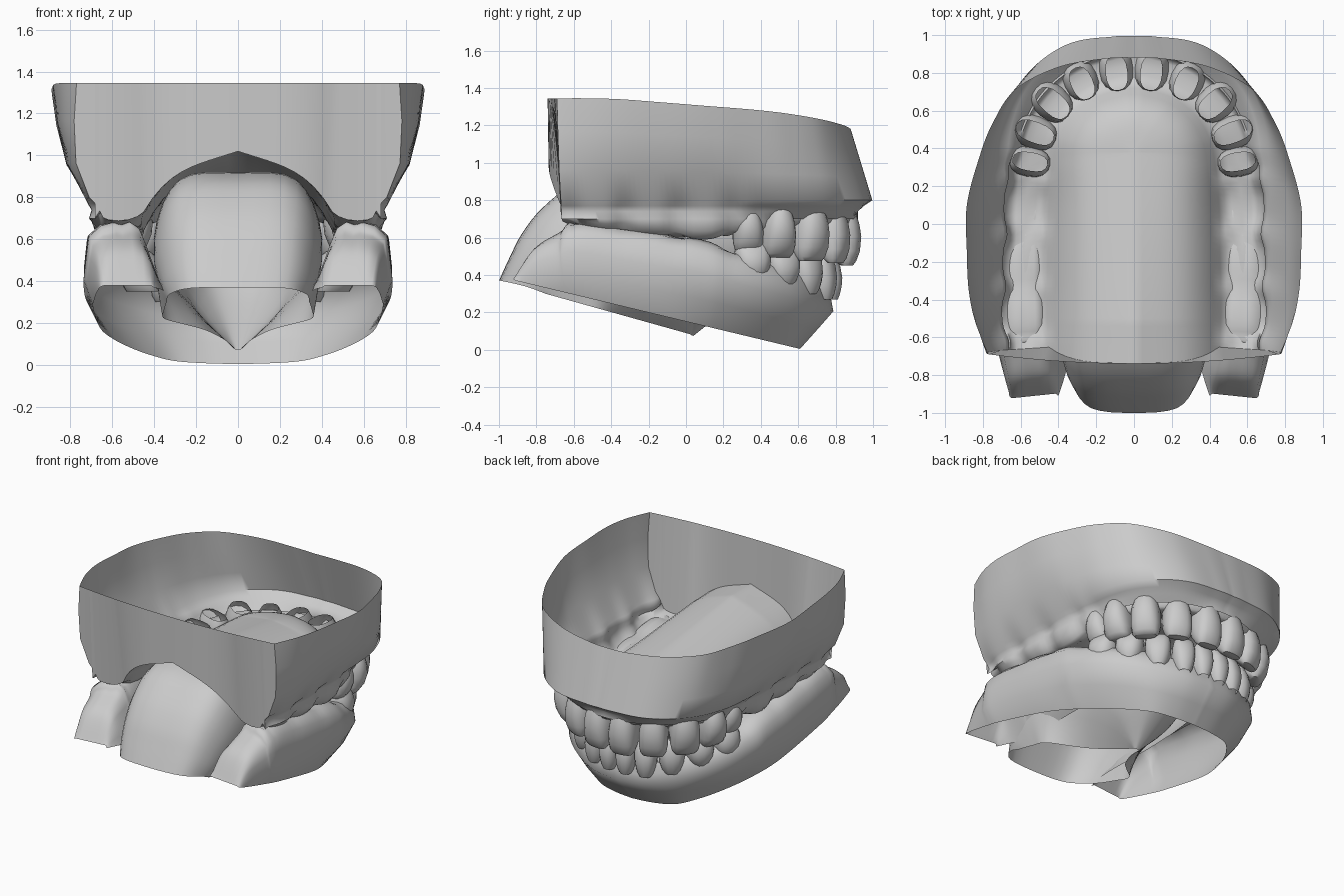
import bpy, bmesh, math
from mathutils import Vector

if "Cube" in bpy.data.objects:
    bpy.data.objects.remove(bpy.data.objects["Cube"])

plaster = bpy.data.materials.new("plaster grey")
plaster.diffuse_color = (0.6, 0.6, 0.6, 1)
plaster.use_nodes = True
plaster.node_tree.nodes["Principled BSDF"].inputs["Base Color"].default_value = plaster.diffuse_color


def finish(name, bm, angle=40):
    bmesh.ops.remove_doubles(bm, verts=bm.verts, dist=0.0005)
    bmesh.ops.recalc_face_normals(bm, faces=bm.faces)
    me = bpy.data.meshes.new(name)
    bm.to_mesh(me)
    bm.free()
    me.materials.append(plaster)
    ob = bpy.data.objects.new(name, me)
    bpy.context.collection.objects.link(ob)
    bpy.ops.object.select_all(action='DESELECT')
    ob.select_set(True)
    bpy.context.view_layer.objects.active = ob
    bpy.ops.object.shade_smooth_by_angle(angle=math.radians(angle))
    return ob


def add_grid(bm, rows, closed=False):
    vs = [[bm.verts.new(p) for p in r] for r in rows]
    n = len(rows[0])
    for a, b in zip(vs, vs[1:]):
        for i in range(n if closed else n - 1):
            j = (i + 1) % n
            bm.faces.new((a[i], a[j], b[j], b[i]))
    return vs


def smooth(keys, steps):
    """Catmull-Rom interpolation of rows of numbers."""
    out = []
    n = len(keys)
    for i in range(n - 1):
        p0, p1, p2, p3 = (keys[max(i - 1, 0)], keys[i], keys[i + 1], keys[min(i + 2, n - 1)])
        for s in range(steps):
            t = s / steps
            out.append([0.5 * (2 * b + (c - a) * t + (2 * a - 5 * b + 4 * c - d) * t * t
                               + (3 * b - a - 3 * c + d) * t ** 3)
                        for a, b, c, d in zip(p0, p1, p2, p3)])
    return out + [list(keys[-1])]


def normals(rows):
    """Outward plan normals of an arch running from the back to the front midline."""
    out = []
    for i in range(len(rows)):
        a, b = rows[max(i - 1, 0)], rows[min(i + 1, len(rows) - 1)]
        out.append(Vector((b[1] - a[1], a[0] - b[0], 0)).normalized())
    out[-1] = Vector((0, 1, 0))
    return out


def mirror_rows(bm, rows):
    add_grid(bm, rows)
    add_grid(bm, [[Vector((-p[0], p[1], p[2])) for p in r] for r in rows])


def clamp(v):
    return max(0.0, min(1.0, v))


def molar_gap(y):
    """1 between molars, 0 over their crowns, fading out in front of them."""
    return abs(math.cos(math.pi * (y + 0.05) / 0.285)) ** 4 * clamp((.3 - y) / .06)


# Upper gum: centre x, y; rim x, y, z; ridge bottom z; gum offset
upper = smooth([
    (.57, -.66, .77, -.69, 1.345, .68, .14), (.58, -.50, .84, -.52, 1.345, .64, .15),
    (.58, -.35, .875, -.35, 1.34, .62, .15), (.575, -.15, .885, -.15, 1.325, .61, .15),
    (.57, .10, .885, .10, 1.305, .59, .15), (.55, .33, .82, .35, 1.285, .63, .165),
    (.51, .50, .75, .53, 1.265, .66, .185), (.42, .65, .63, .71, 1.235, .67, .205),
    (.27, .77, .40, .83, 1.205, .67, .20), (.09, .83, .15, .875, 1.185, .67, .165),
    (0, .84, 0, .88, 1.18, .67, .155)], 8)
rows = []
for (cx, cy, rx, ry, rz, zb, off), n in zip(upper, normals(upper)):
    c = Vector((cx, cy, 0))
    g = molar_gap(cy)
    molar = clamp((.38 - cy) / .15)
    front = 1 - molar
    rim, low = Vector((rx, ry, rz)), c + n * off + Vector((0, 0, .80))
    bulge = n * .045 * clamp((.6 - cy) / .4)
    row = [rim, rim.lerp(low, .33) + bulge * .7, rim.lerp(low, .7) + bulge, low]
    fossa = .025 * molar * (1 - g)
    lip = off - .015 - .02 * g                   # gum curls smoothly toward the crowns
    for d, z in ((lip - .03 * front, .77), (lip - .018 - .045 * front, .74),
                 (.13 - .05 * front - .025 * g, .70),
                 (.11 - .04 * front - .03 * g, zb + .045 + .015 * g),
                 (.08 - .02 * front - .01 * g, zb + .01 + .02 * g),
                 (.05 - .01 * front, zb + .02 * g), (0, zb + fossa), (-.05, zb + .02 * g),
                 (-.09, zb + .015 + .02 * g), (-.12, zb + .05)):
        row.append(c + n * d + Vector((0, 0, z)))
    p = row[-1]
    q = Vector((0, -.735 if cy < -.65 else min(cy, .38), 0))
    k_back = clamp((.38 - cy) / .9)              # vault climbs toward the back
    crown = .90 + .12 * k_back
    ridge = .03 + .07 * k_back
    for k in range(1, 11):                      # palate vault up to the midline
        u = k / 10
        v = p.lerp(q, u)
        v.y = p.y + (q.y - p.y) * (1 - (1 - u) ** 4 if cy < -.65 else u)
        v.z = p.z + (crown - ridge - p.z) * (1 - (1 - u) ** 4) + ridge * u ** 1.5
        row.append(v)
    rows.append(row)
bm = bmesh.new()
mirror_rows(bm, rows)
# back wall between the rim and the palate edge
back = [[], []]
for p in rows[0]:
    x = min(p.x, .77)
    back[0].append(Vector((x, -.74 + .05 * (x / .77) ** 2, 1.345)))
    back[1].append(p.copy())
mirror_rows(bm, back)
finish("upper_gum", bm, 60)

# Lower gum: centre x, y; outer bottom x, y; inner floor edge x, y, z; ridge z
lower = smooth([
    (.53, -.91, .66, -.91, .40, -.91, .37, .38), (.54, -.81, .675, -.80, .365, -.80, .36, .54),
    (.55, -.67, .685, -.67, .335, -.67, .34, .63), (.56, -.57, .69, -.52, .335, -.57, .34, .69),
    (.57, -.20, .66, -.12, .34, -.2, .34, .64), (.56, .10, .60, .10, .32, .08, .34, .585),
    (.53, .33, .51, .29, .28, .24, .33, .50), (.45, .50, .41, .44, .22, .34, .32, .44),
    (.33, .62, .30, .55, .15, .42, .31, .39), (.17, .71, .15, .595, .08, .46, .30, .35),
    (0, .735, 0, .61, 0, .47, .30, .34)], 8)
rows = []
for (cx, cy, ox, oy, ix, iy, iz, zt), n in zip(lower, normals(lower)):
    c = Vector((cx, cy, 0))
    g = molar_gap(cy) if cy > -.6 else 0
    bot = Vector((ox, oy, .37 - .24 * (oy + .91)))
    h = clamp((cy + .91) / .3)                   # arm fades to its cut end
    back_part = clamp((.75 - cy) / .6)
    wide = .05 + (.07 + .045 * h) * back_part
    side = c + n * wide + Vector((0, 0, bot.z + (zt - bot.z) * .6))
    row = [bot, bot.lerp(side, .5) + n * .03 * h * back_part, side]
    for d, z in ((wide - .012, zt - .07 * h), (wide * .6 - .015 * g, zt - .02 * h),
                 (.03, zt - .02 * g), (0, zt - .015 * h), (-.04, zt - .02 * g),
                 (-.085 + .015 * g, zt - .03 * h), (-.115, zt - .10 * h)):
        row.append(c + n * d + Vector((0, 0, z)))
    foot = Vector((ix, iy, iz))
    mid = row[-1].lerp(foot, .6)
    mid.z -= .03 * h * back_part
    row += [mid, foot]
    rows.append(row)
bm = bmesh.new()
mirror_rows(bm, rows)
finish("lower_gum", bm, 60)

# Tongue: foot y, top y, top z, foot half width, body half width
tongue = smooth([
    (-.75, -1.0, .37, .34, .325), (-.71, -.945, .49, .345, .35), (-.65, -.875, .625, .35, .37),
    (-.58, -.76, .765, .355, .39), (-.50, -.58, .885, .36, .40), (-.44, -.25, .915, .33, .40),
    (-.36, .12, .82, .24, .38), (-.28, .38, .68, .16, .33), (-.2, .47, .53, .11, .26),
    (-.1, .38, .36, .06, .18), (.02, .04, .075, .02, .02)], 4)
rows = []
for yf, yt, zt, wf, w in tongue:
    zf = .37 - .28 * (yf + 1)
    half = [(wf, yf, zf),
            (w, yf + (yt - yf) * .42, zf + (zt - zf) * .55),
            (.70 * w, yf + (yt - yf) * .90, zf + (zt - zf) * .95)]
    top = [(0, yt, zt)]
    rows.append(smooth(half + top + [(-a, b, c) for a, b, c in reversed(half)], 4))
bm = bmesh.new()
add_grid(bm, rows)
finish("tongue", bm)


def tooth(name, x, y, ang, width, depth, z_root, z_tip, lean):
    """Hollow crown, open at the root, closed at the biting edge."""
    bm = bmesh.new()
    out = Vector((math.sin(ang), math.cos(ang), 0))
    along = Vector((out.y, -out.x, 0))
    prof = ((0, .60, .84), (.12, .8, .94), (.3, .94, 1), (.5, 1, .98), (.75, 1, .78),
            (.92, .9, .5), (1, .72, .28))
    rings = []
    for t, sw, sd in prof:
        ctr = Vector((x, y, z_root + (z_tip - z_root) * t)) + out * lean * t
        ring = []
        for k in range(16):
            a = k * math.tau / 16
            ca, sa = math.cos(a), math.sin(a)
            u = math.copysign(abs(ca) ** .8, ca) * width * sw / 2
            v = math.copysign(abs(sa) ** .8, sa) * depth * sd / 2
            ring.append(ctr + along * u + out * v)
        rings.append(ring)
    vs = add_grid(bm, rings, closed=True)
    bm.faces.new(vs[-1])
    finish(name, bm, 50)


# Front teeth: x, y, outward angle, width, depth, root z, tip z
upper_teeth = [(.092, .80, 6, .19, .22, .765, .45), (.275, .745, 24, .19, .21, .765, .465),
               (.43, .64, 49, .195, .24, .775, .475), (.525, .485, 69, .18, .25, .755, .495),
               (.55, .33, 80, .16, .22, .745, .52)]
lower_teeth = [(.063, .745, 5, .135, .16, .27, .50), (.19, .715, 20, .145, .16, .27, .51),
               (.325, .63, 42, .17, .18, .30, .53), (.45, .505, 58, .185, .20, .35, .545),
               (.535, .35, 74, .195, .21, .38, .57)]
for side, tag in ((1, "right"), (-1, "left")):
    for i, (x, y, a, w, d, zr, zt) in enumerate(upper_teeth):
        tooth(f"upper_tooth_{tag}_{i + 1}", side * x, y, side * math.radians(a), w, d, zr, zt,
              (.06, .06, .04, .02, .01)[i])
    for i, (x, y, a, w, d, zr, zt) in enumerate(lower_teeth):
        tooth(f"lower_tooth_{tag}_{i + 1}", side * x, y, side * math.radians(a), w, d, zr, zt, .025)
